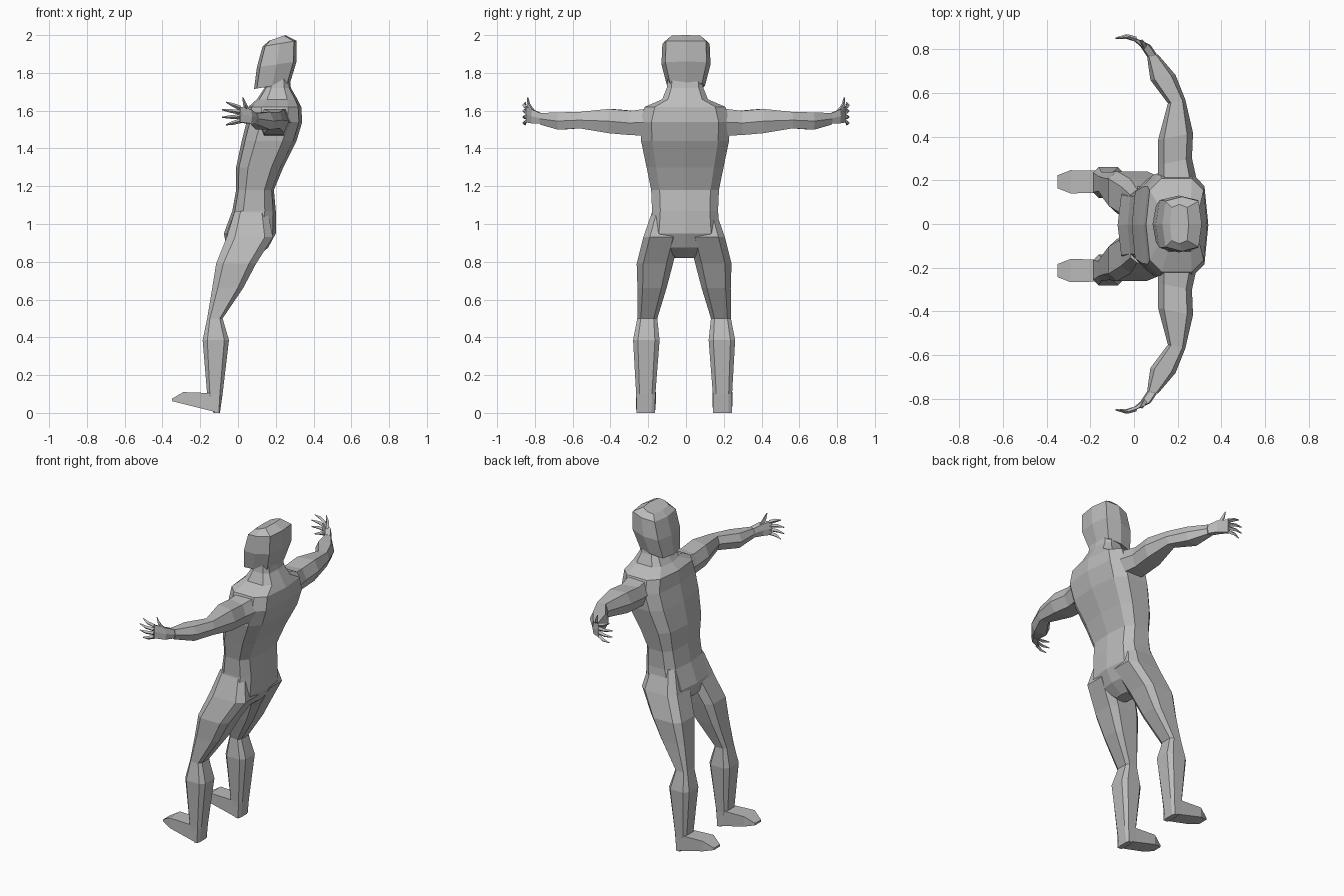
import bpy, bmesh
from math import cos, sin, tau, copysign
from mathutils import Vector

if "Cube" in bpy.data.objects:
    bpy.data.objects.remove(bpy.data.objects["Cube"])

skin = bpy.data.materials.new("plain_grey")
skin.use_nodes = True
skin.diffuse_color = (.5, .5, .5, 1)
skin.node_tree.nodes["Principled BSDF"].inputs["Base Color"].default_value = skin.diffuse_color


def outline(sides, power, turn=0):
    """Polygon cross-section; a lower power makes it squarer."""
    angles = [tau * (index + turn) / sides for index in range(sides)]
    square = lambda value: copysign(abs(value) ** power, value)
    return [(square(cos(angle)), square(sin(angle))) for angle in angles]


def loft(name, rings, section):
    """Skin a closed low-poly tube through (centre, depth axis, width axis) rings."""
    bm = bmesh.new()
    loops = [[bm.verts.new(centre + depth * u + width * v) for u, v in section]
             for centre, depth, width in rings]
    for lower, upper in zip(loops, loops[1:]):
        for i in range(len(section)):
            bm.faces.new((lower[i - 1], lower[i], upper[i], upper[i - 1]))
    bm.faces.new(loops[0])
    bm.faces.new(loops[-1])
    bmesh.ops.recalc_face_normals(bm, faces=bm.faces)
    mesh = bpy.data.meshes.new(name)
    bm.to_mesh(mesh)
    bm.free()
    mesh.materials.append(skin)
    bpy.context.collection.objects.link(bpy.data.objects.new(name, mesh))


def between(start, end, width):
    """Ring whose depth runs from start to end."""
    start, end = Vector(start), Vector(end)
    return (start + end) / 2, (end - start) / 2, Vector(width)


def level(z, front, back, half, middle, rise=0):
    """Ring across an upright part; rise lifts its back edge."""
    return between((front, middle, z), (back, middle, z + rise), (0, half, 0))


# Torso and neck: height, front, back, half width
torso = {
    "crotch": (.82, .01, .09, .06),
    "seat": (.875, -.06, .16, .14),
    "hips": (.95, -.075, .2, .19),
    "waist": (1.07, -.03, .2, .18),
    "belly": (1.18, -.01, .19, .185),
    "ribs": (1.3, -.01, .24, .21),
    "chest": (1.44, .02, .31, .24),
    "armpit": (1.54, .045, .34, .245),
    "shoulder": (1.62, .055, .335, .22),
    "collar": (1.66, .1, .315, .125),
    "neck": (1.72, .14, .28, .1),
    "nape": (1.8, .15, .27, .09),
}
loft("torso", [level(*row, middle=-.005) for row in torso.values()], outline(10, .6))

# Head, tipped slightly forward
head = {
    "jaw": (1.715, .085, .275, .1),
    "cheek": (1.83, .1, .31, .13),
    "brow": (1.94, .13, .31, .125),
    "crown": (1.97, .165, .25, .09),
}
loft("head", [level(*row, middle=0, rise=.03) for row in head.values()], outline(8, .5))

# Legs: height, front, back, half width, distance from the middle
leg = {
    "hip": (1.07, -.02, .16, .07, .1),
    "groin": (.93, -.065, .19, .1, .12),
    "thigh": (.79, -.12, .1, .1, .155),
    "lower_thigh": (.66, -.14, .03, .08, .17),
    "knee": (.5, -.165, -.08, .055, .195),
    "calf": (.385, -.19, -.045, .073, .2),
    "ankle": (.1, -.165, -.08, .053, .203),
    "heel": (0, -.13, -.095, .05, .203),
}

# Feet: distance forward, height of the top, half width
foot = {
    "heel": (-.1, .06, .05),
    "instep": (-.15, .105, .05),
    "ball": (-.29, .11, .053),
    "toe": (-.35, .075, .03),
}

# Arms: front, back, reach, height of the middle, half height
arm = {
    "socket": (.11, .29, .17, 1.54, .08),
    "shoulder": (.11, .265, .285, 1.535, .07),
    "biceps": (.11, .27, .4, 1.545, .07),
    "elbow": (.155, .235, .56, 1.55, .047),
    "forearm": (.075, .19, .67, 1.545, .05),
    "wrist": (.06, .11, .77, 1.557, .033),
}
palm = {
    "wrist": (.06, .105, .77, 1.56, .03),
    "hand": (.03, .075, .815, 1.57, .04),
    "knuckles": (-.005, .015, .845, 1.58, .045),
}
fingers = {"index": 1, "middle": 1 / 3, "ring": -1 / 3, "little": -1}


def foot_ring(x, top, half, middle):
    sole = max(0, -.1 - x) / 4
    return between((x, middle, sole), (x, middle, top), (0, half, 0))


def arm_ring(front, back, reach, z, half, side):
    slant = (back - front) / 10
    return between((front, side * (reach - slant), z),
                   (back, side * (reach + slant), z), (0, 0, half))


def finger(name, root, tip, side):
    """Tapered digit, bent outward at the knuckle."""
    root, tip = Vector(root), Vector(tip)
    bend = (root + tip) / 2 + Vector((0, .01, 0))
    along = (tip - root).normalized()
    across = along.cross(Vector((0, 1, 0))).normalized()
    flip = Vector((1, side, 1))
    rings = [(point * flip, across * size * flip, along.cross(across) * size * flip)
             for point, size in ((root, .012), (bend, .01), (tip, .003))]
    loft(name, rings, outline(4, 1))


for label, side in (("left", -1), ("right", 1)):
    rings = [level(*row, middle=side * away - .01) for *row, away in leg.values()]
    loft(label + "_leg", rings, outline(8, .5, .5))
    rings = [foot_ring(*row, middle=side * .203 - .01) for row in foot.values()]
    loft(label + "_foot", rings, outline(4, 0, .5))
    for part, rows, section in (("_arm", arm, outline(6, .6)), ("_palm", palm, outline(6, .5))):
        loft(label + part, [arm_ring(*row, side) for row in rows.values()], section)
    for name, fan in fingers.items():
        finger(f"{label}_{name}_finger", (.01, .845, 1.58 + .035 * fan),
               (-.088 + .025 * fan * fan, .85, 1.585 + .06 * fan), side)
    finger(label + "_thumb", (.05, .81, 1.595), (.025, .838, 1.67), side)
